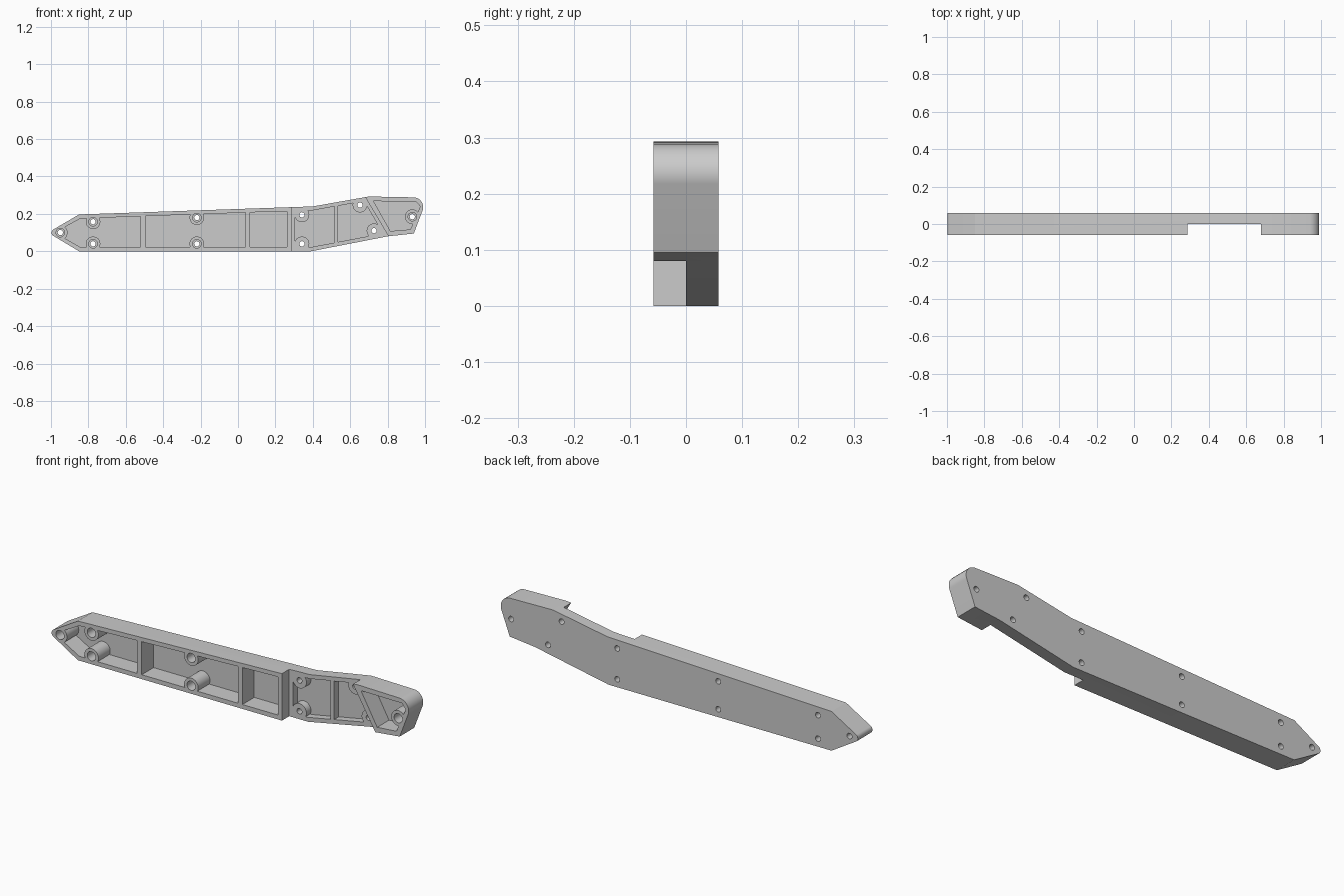
import bpy, bmesh
from math import sin, cos, pi
from mathutils import Vector

cube = bpy.data.objects.get("Cube")
if cube:
    bpy.data.objects.remove(cube, do_unlink=True)

FRONT, BACK = -0.058, 0.058   # full depth of the frame
STEP, FLOOR = 0.0, 0.036      # recessed front, pocket floor

grey = bpy.data.materials.new("grey_plastic")
grey.use_nodes = True
grey.diffuse_color = (0.6, 0.6, 0.6, 1)
grey.node_tree.nodes["Principled BSDF"].inputs["Base Color"].default_value = (0.6, 0.6, 0.6, 1)


def prisms(name, outlines, y0, y1):
    """Extrude closed x-z outlines along y into one object."""
    bm = bmesh.new()
    for pts in outlines:
        near = bm.faces.new([bm.verts.new((x, y0, z)) for x, z in pts])
        res = bmesh.ops.extrude_face_region(bm, geom=[near])
        moved = [v for v in res["geom"] if isinstance(v, bmesh.types.BMVert)]
        bmesh.ops.translate(bm, verts=moved, vec=(0, y1 - y0, 0))
    bmesh.ops.recalc_face_normals(bm, faces=bm.faces)
    mesh = bpy.data.meshes.new(name)
    bm.to_mesh(mesh)
    bm.free()
    mesh.materials.append(grey)
    ob = bpy.data.objects.new(name, mesh)
    bpy.context.collection.objects.link(ob)
    return ob


def circle(centre, r, n=32):
    return [(centre[0] + r * cos(2 * pi * i / n), centre[1] + r * sin(2 * pi * i / n)) for i in range(n)]


def fillet(prev, corner, nxt, r, n=10):
    """Points of an arc that rounds one outline corner."""
    p, c, q = Vector(prev), Vector(corner), Vector(nxt)
    a, b = (p - c).normalized(), (q - c).normalized()
    half = a.angle(b) / 2
    centre = c + (a + b).normalized() * (r / sin(half))
    reach = r * cos(half) / sin(half)
    start, end = c + a * reach - centre, c + b * reach - centre
    return [tuple(centre + start.lerp(end, i / n).normalized() * r) for i in range(n + 1)]


def subtract(target, cutter):
    mod = target.modifiers.new("cut", "BOOLEAN")
    mod.operation, mod.solver, mod.object = "DIFFERENCE", "EXACT", cutter
    bpy.context.view_layer.objects.active = target
    bpy.ops.object.modifier_apply(modifier=mod.name)
    bpy.data.objects.remove(cutter, do_unlink=True)


# Outer outline with a rounded tip and a rounded upper end
tip, low_tip, high_tip = (-1.016, 0.1), (-0.85, 0), (-0.85, 0.197)
end, low_end, high_end = (1.013, 0.287), (0.94, 0.095), (0.70, 0.293)
outline = [low_tip, (0.39, 0), (0.80, 0.08), low_end]
outline += fillet(low_end, end, high_end, 0.052)
outline += [high_end, (0.40, 0.24), high_tip]
outline += fillet(high_tip, tip, low_tip, 0.02)
frame = prisms("ribbed_frame", [outline], FRONT, BACK)

# Recessed step in the front, ending at a slanted wall
subtract(frame, prisms("step_cutter", [[(0.285, -0.1), (0.912, -0.1), (0.555, 0.5), (0.285, 0.5)]], -0.1, STEP))

# Pockets between the ribs; round bosses are kept standing inside them
pockets = [
    [(-0.98, 0.1), (-0.843, 0.022), (-0.52, 0.022), (-0.52, 0.187), (-0.843, 0.175)],
    [(-0.495, 0.022), (0.04, 0.022), (0.04, 0.207), (-0.495, 0.188)],
    [(0.065, 0.022), (0.263, 0.022), (0.263, 0.214), (0.065, 0.208)],
    [(0.305, 0.05), (0.342, 0.022), (0.388, 0.022), (0.515, 0.046),
     (0.515, 0.24), (0.40, 0.219), (0.342, 0.217), (0.305, 0.188)],
    [(0.535, 0.05), (0.735, 0.088), (0.761, 0.12), (0.674, 0.268), (0.535, 0.243)],
    [(0.725, 0.268), (0.815, 0.108), (0.922, 0.117), (0.974, 0.24), (0.952, 0.266)],
]
tall_bosses = [(-0.95, 0.1), (-0.775, 0.158), (-0.775, 0.04), (-0.22, 0.18), (-0.22, 0.04), (0.932, 0.185)]
short_bosses = [(0.342, 0.195), (0.342, 0.04), (0.652, 0.247), (0.727, 0.11)]
bosses = tall_bosses + short_bosses
pocket_cutter = prisms("pocket_cutter", pockets, -0.1, FLOOR)
subtract(pocket_cutter, prisms("boss_keeper", [circle(c, 0.039) for c in bosses], -0.2, 0.2))
subtract(frame, pocket_cutter)

# Counterbores in the tall bosses, then screw holes right through
subtract(frame, prisms("tall_bore", [circle(c, 0.023) for c in tall_bosses], -0.1, 0.025))
subtract(frame, prisms("screw_holes", [circle(c, 0.014, 24) for c in bosses], -0.1, 0.1))

# Smooth round surfaces, crisp edges
bpy.ops.object.select_all(action="DESELECT")
frame.select_set(True)
bpy.context.view_layer.objects.active = frame
bpy.ops.object.shade_smooth_by_angle(angle=0.4)
